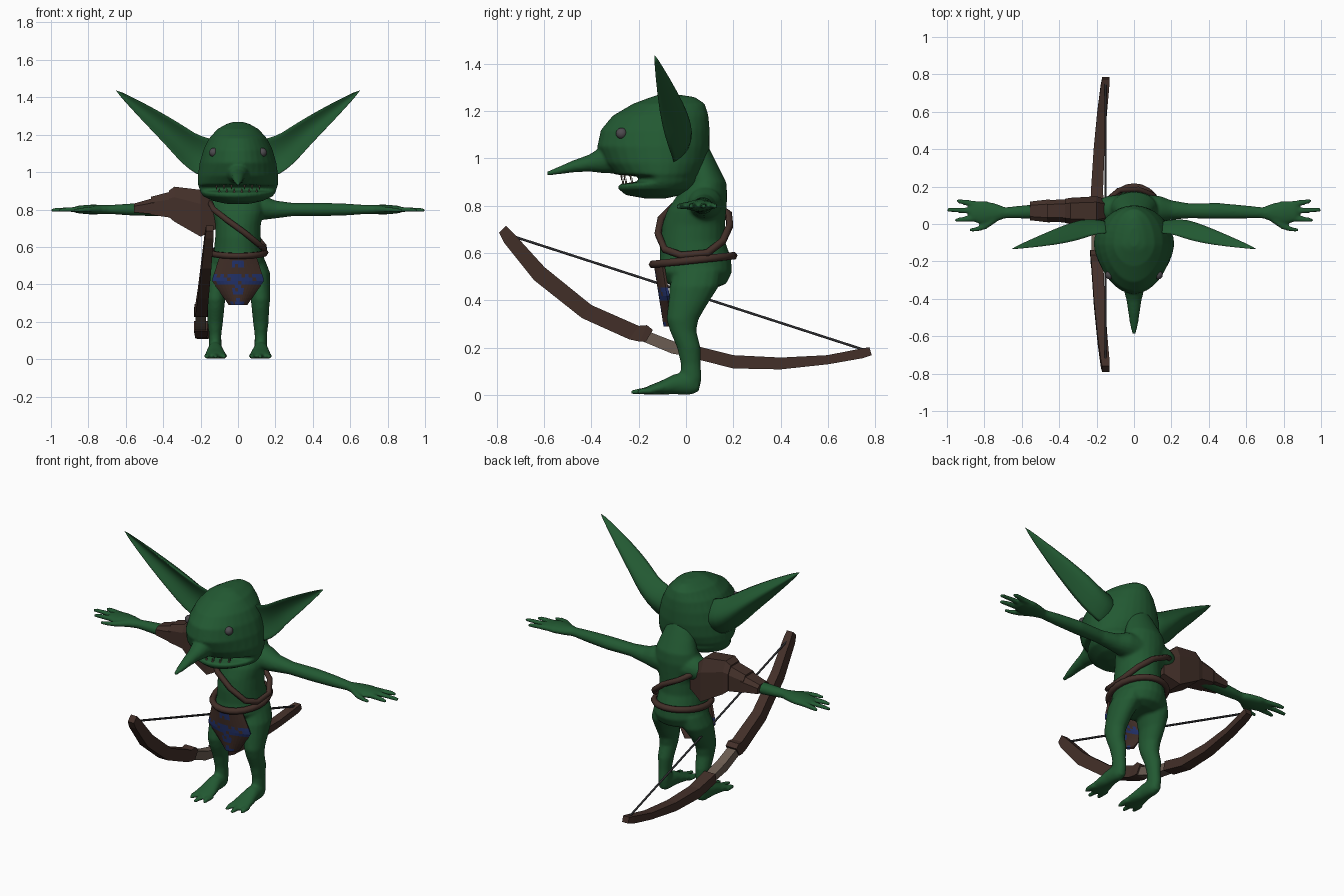
import bpy, bmesh, math
from mathutils import Vector

cube = bpy.data.objects.get("Cube")
if cube:
    bpy.data.objects.remove(cube, do_unlink=True)

X, Y, Z = Vector((1, 0, 0)), Vector((0, 1, 0)), Vector((0, 0, 1))


def material(name, *rgb):
    m = bpy.data.materials.new(name)
    m.use_nodes = True
    m.diffuse_color = (*rgb, 1)
    m.node_tree.nodes["Principled BSDF"].inputs["Base Color"].default_value = (*rgb, 1)
    return m


GREEN = material("green skin", .016, .10, .032)
BROWN = material("brown leather", .056, .029, .022)
BLUE = material("blue paint", .018, .035, .16)
GRAY = material("gray eye", .075, .07, .078)
BONE = material("pale wrap", .15, .11, .085)
DARK = material("dark string", .025, .025, .028)


def bridge(bm, rings):
    """Skin a list of point rings and cap both ends."""
    rows = [[bm.verts.new(p) for p in r] for r in rings]
    n = len(rows[0])
    for a, b in zip(rows, rows[1:]):
        for i in range(n):
            bm.faces.new((a[i], a[(i + 1) % n], b[(i + 1) % n], b[i]))
    bm.faces.new(rows[0])
    bm.faces.new(rows[-1])


def limb(bm, stations, u, v, side=1, n=16):
    """Elliptical sections; each station is x, y, z, radius along u, along v."""
    rings = []
    for x, y, z, a, b in stations:
        c = Vector((side * x, y, z))
        angles = [math.tau * i / n for i in range(n)]
        rings.append([c + u * a * math.cos(t) + v * b * math.sin(t) for t in angles])
    bridge(bm, rings)


def finish(bm, name, *mats, smooth=True):
    bmesh.ops.recalc_face_normals(bm, faces=bm.faces)
    me = bpy.data.meshes.new(name)
    bm.to_mesh(me)
    bm.free()
    for m in mats:
        me.materials.append(m)
    if smooth:
        me.shade_smooth()
    ob = bpy.data.objects.new(name, me)
    bpy.context.collection.objects.link(ob)
    return ob


def fuse(ob, voxel):
    """Blend overlapping shells into one skin."""
    r = ob.modifiers.new("fuse", "REMESH")
    r.mode, r.voxel_size, r.use_smooth_shade = "VOXEL", voxel, True
    s = ob.modifiers.new("soften", "SMOOTH")
    s.factor, s.iterations = .5, 4


def cord(name, points, radius, mat, cyclic=True):
    cu = bpy.data.curves.new(name, "CURVE")
    cu.dimensions, cu.bevel_depth, cu.bevel_resolution = "3D", radius, 1
    sp = cu.splines.new("POLY")
    sp.points.add(len(points) - 1)
    for p, co in zip(sp.points, points):
        p.co = (*co, 1)
    sp.use_cyclic_u = cyclic
    cu.materials.append(mat)
    bpy.context.collection.objects.link(bpy.data.objects.new(name, cu))


# Body: torso, arms, hands, legs and feet
bm = bmesh.new()
torso = [(.45, -.03, .12, .10), (.47, -.08, .17, .135), (.52, -.12, .195, .145), (.58, -.11, .19, .13),
         (.65, -.11, .165, .122), (.72, -.10, .165, .122), (.78, -.08, .17, .135), (.84, -.04, .175, .14),
         (.90, 0, .17, .12), (.96, 0, .14, .10), (1.02, -.02, .11, .08), (1.08, -.05, .08, .04)]
limb(bm, [(0, (f + b) / 2, z, w, (b - f) / 2) for z, f, b, w in torso], X, Y, n=24)
for s in (1, -1):
    limb(bm, [(.05, .08, .81, .08, .08), (.14, .08, .81, .07, .065), (.2, .075, .80, .052, .048),
              (.3, .07, .80, .04, .035), (.45, .07, .80, .043, .036), (.58, .065, .80, .036, .032),
              (.69, .06, .80, .03, .024), (.74, .06, .80, .05, .026), (.8, .06, .80, .064, .026),
              (.86, .065, .80, .055, .02), (.88, .065, .80, .04, .012)], Y, Z, s)
    for y0, y1, tip in ((.105, .125, .95), (.07, .075, 1.0), (.03, .02, .96)):
        limb(bm, [(.83, y0, .80, .017, .016), (.9, (y0 + y1) / 2, .80, .016, .014),
                  (tip, y1, .797, .011, .01)], Y, Z, s, 8)
    limb(bm, [(.74, .03, .80, .025, .02), (.79, -.01, .80, .018, .016),
              (.84, -.028, .797, .014, .013), (.88, -.033, .795, .010, .01)], Y, Z, s, 8)
    limb(bm, [(.085, .05, .53, .06, .10), (.10, .035, .46, .072, .105), (.115, .01, .39, .058, .085),
              (.12, -.015, .32, .052, .068), (.12, -.012, .27, .047, .056), (.122, .012, .2, .042, .05),
              (.122, .02, .13, .033, .042), (.122, .022, .07, .034, .045), (.122, .02, .02, .03, .035)], X, Y, s)
    limb(bm, [(.122, .055, .04, .022, .025), (.122, .02, .05, .036, .05), (.122, -.05, .045, .042, .043),
              (.12, -.11, .03, .054, .028), (.12, -.16, .02, .057, .018), (.12, -.18, .015, .04, .012)], X, Z, s)
    for dx, tip in ((-.042, -.215), (0, -.235), (.042, -.205)):
        limb(bm, [(.12 + dx, -.14, .018, .02, .017), (.12 + dx * 1.05, -.185, .016, .017, .015),
                  (.12 + dx * 1.1, tip, .011, .010, .010)], X, Z, s, 8)
fuse(finish(bm, "body", GREEN), .0085)

# Head with an open mouth, and the long nose
bm = bmesh.new()
skull = [(.83, -.17, -.09, .06), (.845, -.255, -.02, .13), (.87, -.285, .03, .185), (.89, -.285, .05, .2),
         (.903, -.2, .06, .205), (.922, -.2, .06, .21), (.932, -.3, .07, .215), (.98, -.345, .09, .215),
         (1.05, -.375, .10, .205), (1.12, -.36, .10, .185), (1.18, -.31, .095, .155), (1.23, -.225, .08, .11),
         (1.258, -.15, .04, .06), (1.268, -.12, -.02, .025)]
rings = []
for z, front, back, w in skull:
    mid = min(max(-.11, front + .04), back - .04)
    ring = []
    for i in range(32):
        c, d = math.cos(math.tau * i / 32), math.sin(math.tau * i / 32)
        reach = back - mid if d > 0 else mid - front
        ring.append((w * c * (1 - .1 * max(-d, 0)), mid + d * reach, z))
    rings.append(ring)
bridge(bm, rings)
limb(bm, [(0, -.28, 1.01, .075, .075), (0, -.35, .995, .055, .058), (0, -.41, .98, .04, .036),
          (0, -.48, .965, .03, .025), (0, -.54, .948, .021, .016), (0, -.59, .935, .009, .008)], X, Z)
fuse(finish(bm, "head", GREEN), .0075)

# Ears: crescent sections, hollow towards the front
ear = [(.10, 1.19, .15, .95, -.06, .08), (.20, 1.2, .22, .97, -.06, .09), (.26, 1.24, .31, 1.04, -.09, .12),
       (.36, 1.3, .38, 1.13, -.115, .115), (.5, 1.375, .5, 1.255, -.13, .075), (.66, 1.447, .66, 1.437, -.137, .005)]
for s, label in ((1, "left_ear"), (-1, "right_ear")):
    bm = bmesh.new()
    rings = []
    for ux, uz, lx, lz, y, depth in ear:
        def point(t, k):
            return (s * (ux + (lx - ux) * t), y + depth * k * math.sin(math.pi * t), uz + (lz - uz) * t)
        rings.append([point(i / 6, 1) for i in range(7)] + [point(i / 6, .4) for i in range(5, 0, -1)])
    bridge(bm, rings)
    finish(bm, label, GREEN).modifiers.new("smooth", "SUBSURF").levels = 1

# Eyes and teeth
bm = bmesh.new()
for s in (1, -1):
    e = bmesh.ops.create_uvsphere(bm, u_segments=16, v_segments=10, radius=.024)
    bmesh.ops.translate(bm, verts=e["verts"], vec=(s * .13, -.272, 1.105))
finish(bm, "eyes", GRAY)
bm = bmesh.new()
for x in (.02, .06, .10):
    for s in (1, -1):
        y = -.268 + 4 * x * x
        limb(bm, [(x, y, .885, .008, .008), (x, y, .916, .001, .001)], X, Y, s, 6)
        limb(bm, [(x + .015, y - .006, .94, .008, .008), (x + .015, y - .006, .906, .001, .001)], X, Y, s, 6)
finish(bm, "teeth", BONE, smooth=False)

# Belt and chest strap
loop = [math.tau * i / 24 for i in range(24)]
cord("belt", [(.145 * math.cos(a), .03 + .17 * math.sin(a), .57 + .018 * math.sin(a)) for a in loop], .018, BROWN)
cord("chest_strap", [(-.13, -.05, .80), (-.06, -.105, .745), (.03, -.118, .68), (.11, -.09, .615),
                     (.14, -.02, .59), (.14, .09, .60), (.10, .155, .65), (.02, .185, .715),
                     (-.08, .18, .765), (-.14, .13, .80), (-.15, .04, .84)], .016, BROWN)

# Loincloth with a painted cross
bm = bmesh.new()
COLS, ROWS = 14, 14
grid = []
for r in range(ROWS + 1):
    z = .545 - .255 * r / ROWS
    half = .10 + .04 * (.545 - z) / .125 if z > .42 else .05 + .09 * (z - .29) / .13
    grid.append([])
    for c in range(COLS + 1):
        u = 2 * c / COLS - 1
        grid[-1].append(bm.verts.new((u * half, -.135 + .04 * (r / ROWS) + .035 * u * u, z)))
for r in range(ROWS):
    for c in range(COLS):
        f = bm.faces.new((grid[r][c], grid[r + 1][c], grid[r + 1][c + 1], grid[r][c + 1]))
        p = f.calc_center_median()
        band = abs(p.z - .425) < .018 + .16 * abs(abs(p.x) - .06)
        stem = abs(p.x) < .02 + .02 * math.sin(p.z * 90)
        f.material_index = int((band or stem) and (r + 2 * c) % 7 != 0)
cloth = finish(bm, "loincloth", BROWN, BLUE, smooth=False)
cloth.modifiers.new("thickness", "SOLIDIFY").thickness = .012

# Shoulder armour: three overlapping faceted plates
plates = {"shoulder_cap": [(-.11, .81, .70, .05), (-.2, .905, .655, .078), (-.34, .922, .735, .07), (-.37, .9, .76, .064)],
          "upper_arm_plate": [(-.35, .898, .755, .062), (-.465, .868, .772, .058)],
          "lower_arm_plate": [(-.45, .862, .775, .062), (-.555, .832, .785, .05)]}
for name, stations in plates.items():
    bm = bmesh.new()
    bridge(bm, [[(x, .07 + k * w, low + (top - low) * h) for k, h in
                 ((-1, 0), (-1, .7), (-.6, 1), (.6, 1), (1, .7), (1, 0))] for x, top, low, w in stations])
    finish(bm, name, BROWN, smooth=False)


# Bow: two limbs, a wrapped grip and a string
def bow_part(name, mat, stations):
    """Each station is y, upper z, lower z, lean of the cut, half width."""
    bm = bmesh.new()
    rings = []
    for y, hi, lo, lean, w in stations:
        x = -.2 + .05 * (y / .78) ** 2
        rings.append([(x - w, y - lean, lo), (x + w, y - lean, lo), (x + w, y + lean, hi), (x - w, y + lean, hi)])
    bridge(bm, rings)
    finish(bm, name, mat, smooth=False)


bow_part("bow_front_limb", BROWN, [(-.155, .275, .225, .015, .036), (-.18, .295, .225, .015, .036),
         (-.22, .292, .235, .02, .032), (-.42, .38, .325, .02, .029), (-.62, .54, .485, .022, .026),
         (-.75, .685, .645, .02, .023), (-.775, .715, .685, .015, .02)])
bow_part("bow_back_limb", BROWN, [(.055, .203, .15, .005, .036), (.2, .168, .112, 0, .032), (.4, .158, .108, 0, .029),
         (.6, .168, .13, -.003, .026), (.74, .195, .155, -.005, .023), (.78, .202, .168, -.005, .02)])
bow_part("bow_grip", BONE, [(-.165, .265, .225, .015, .028), (-.05, .222, .175, .01, .028), (.06, .195, .155, .005, .028)])
cord("bow_string", [(-.153, -.745, .675), (-.153, .755, .19)], .006, DARK, cyclic=False)
